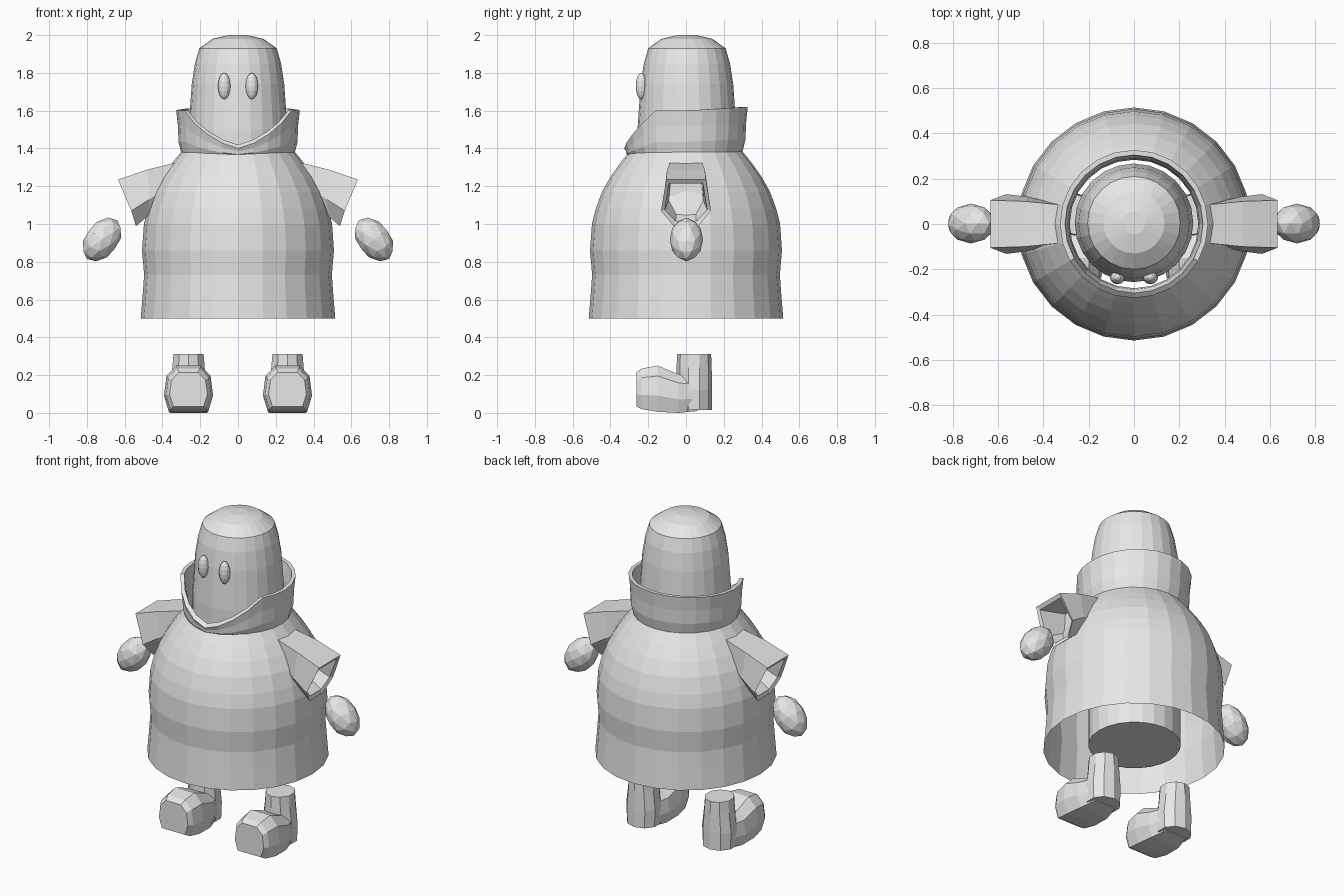
import bpy, bmesh, math
from mathutils import Matrix

if "Cube" in bpy.data.objects:
    bpy.data.objects.remove(bpy.data.objects["Cube"], do_unlink=True)

grey = bpy.data.materials.new("plain_grey")
grey.use_nodes = True
grey.diffuse_color = (0.8, 0.8, 0.8, 1)
grey.node_tree.nodes["Principled BSDF"].inputs["Base Color"].default_value = grey.diffuse_color

SIDES = 24


def finish(name, bm, mirror=False):
    bmesh.ops.recalc_face_normals(bm, faces=bm.faces)
    mesh = bpy.data.meshes.new(name)
    bm.to_mesh(mesh)
    bm.free()
    mesh.materials.append(grey)
    obj = bpy.data.objects.new(name, mesh)
    bpy.context.collection.objects.link(obj)
    if mirror:
        obj.modifiers.new("Mirror", "MIRROR").use_mirror_merge = False
    return obj


def loft(bm, loops, cap_start=False, cap_end=False):
    """Skin a list of closed loops with the same point count."""
    rings = [[bm.verts.new(p) for p in loop] for loop in loops]
    n = len(rings[0])
    for a, b in zip(rings, rings[1:]):
        for i in range(n):
            j = (i + 1) % n
            bm.faces.new((a[i], a[j], b[j], b[i]))
    if cap_start:
        bm.faces.new(rings[0][::-1])
    if cap_end:
        bm.faces.new(rings[-1])


def circle(r, z, n=SIDES, cx=0, cy=0, ry=None):
    step = 2 * math.pi / n
    return [(cx + r * math.sin(i * step), cy - (ry or r) * math.cos(i * step), z)
            for i in range(n)]


# Cloak: open bell-shaped sheet
bm = bmesh.new()
profile = [(.515, .5), (.505, .62), (.497, .73), (.508, .86), (.498, 1.0),
           (.478, 1.08), (.445, 1.17), (.4, 1.25), (.35, 1.32), (.298, 1.385)]
loft(bm, [circle(r, z) for r, z in profile])
finish("cloak", bm)

# Head: tall rounded column running down inside the cloak
bm = bmesh.new()
profile = [(.262, .52), (.262, 1.5), (.255, 1.6), (.245, 1.74), (.228, 1.85),
           (.205, 1.93), (.135, 1.98), (.05, 2.0)]
loft(bm, [circle(r, z, cy=.005) for r, z in profile], True, True)
finish("head", bm)


# Collar: thick standing band that dips to a point in front
def collar_loop(r, t, lift=0):
    loop = []
    for x, y, _ in circle(r, 0):
        phi = abs(math.atan2(x, -y))
        open_t = min(1, phi / math.radians(60)) ** 1.4
        top = 1.4 + .2 * open_t + .02 * max(0, y / r) + lift * (1 - open_t)
        base = 1.365 + .01 * y / r
        loop.append((x, y, base + (top - base) * t))
    return loop


bm = bmesh.new()
loft(bm, [collar_loop(.298, 0), collar_loop(.315, .3), collar_loop(.318, .65),
          collar_loop(.327, 1), collar_loop(.305, 1, .02), collar_loop(.29, .6, .02),
          collar_loop(.284, 0)])
finish("collar", bm)

# Eyes
bm = bmesh.new()
bmesh.ops.create_uvsphere(bm, u_segments=12, v_segments=8, radius=1,
                          matrix=Matrix.Translation((.073, -.236, 1.73))
                          @ Matrix.Diagonal((.033, .03, .07, 1)))
finish("eyes", bm, True)


# Sleeves: short flared tubes with a hollow opening
def sleeve_loop(points):
    return [(x, y, z) for x, y, z in points] + [(x, -y, z) for x, y, z in reversed(points)]


bm = bmesh.new()
loft(bm, [sleeve_loop(p) for p in (
    [(.33, .085, 1.325), (.36, .09, 1.2), (.42, .06, 1.06)],
    [(.48, .1, 1.288), (.47, .12, 1.13), (.48, .065, 1.04)],
    [(.635, .105, 1.235), (.565, .132, 1.07), (.54, .065, .988)],
    [(.62, .09, 1.215), (.555, .112, 1.075), (.535, .055, 1.015)],
    [(.44, .08, 1.25), (.44, .09, 1.13), (.45, .05, 1.07)])], True, True)
finish("sleeves", bm, True)

# Hands: faceted mitts leaning outward
bm = bmesh.new()
bmesh.ops.create_icosphere(bm, subdivisions=2, radius=1,
                           matrix=Matrix.Translation((.72, .002, .918))
                           @ Matrix.Rotation(math.radians(-38), 4, "Y")
                           @ Matrix.Diagonal((.088, .088, .13, 1)))
finish("hands", bm, True)

# Boots: upright shaft plus a rounded toe
FOOT_X = .262
half = [(.5, 1), (.9, .55), (1, -.3), (.8, -1)]
section = half + [(-a, b) for a, b in reversed(half)]
bm = bmesh.new()
loft(bm, [circle(r, z, 10, FOOT_X, .043, ry)
          for r, z, ry in ((.1, .015, .095), (.105, .12, .095), (.09, .24, .093),
                           (.084, .312, .09))], True, True)
loft(bm, [[(FOOT_X + a * w, y, (lo + hi) / 2 + b * (hi - lo) / 2) for a, b in section]
          for y, w, lo, hi in ((-.263, .1, .035, .215), (-.235, .118, .02, .235),
                               (-.15, .13, .006, .25), (-.04, .122, 0, .205),
                               (.06, .09, .01, .19))], True, True)
finish("boots", bm, True)
